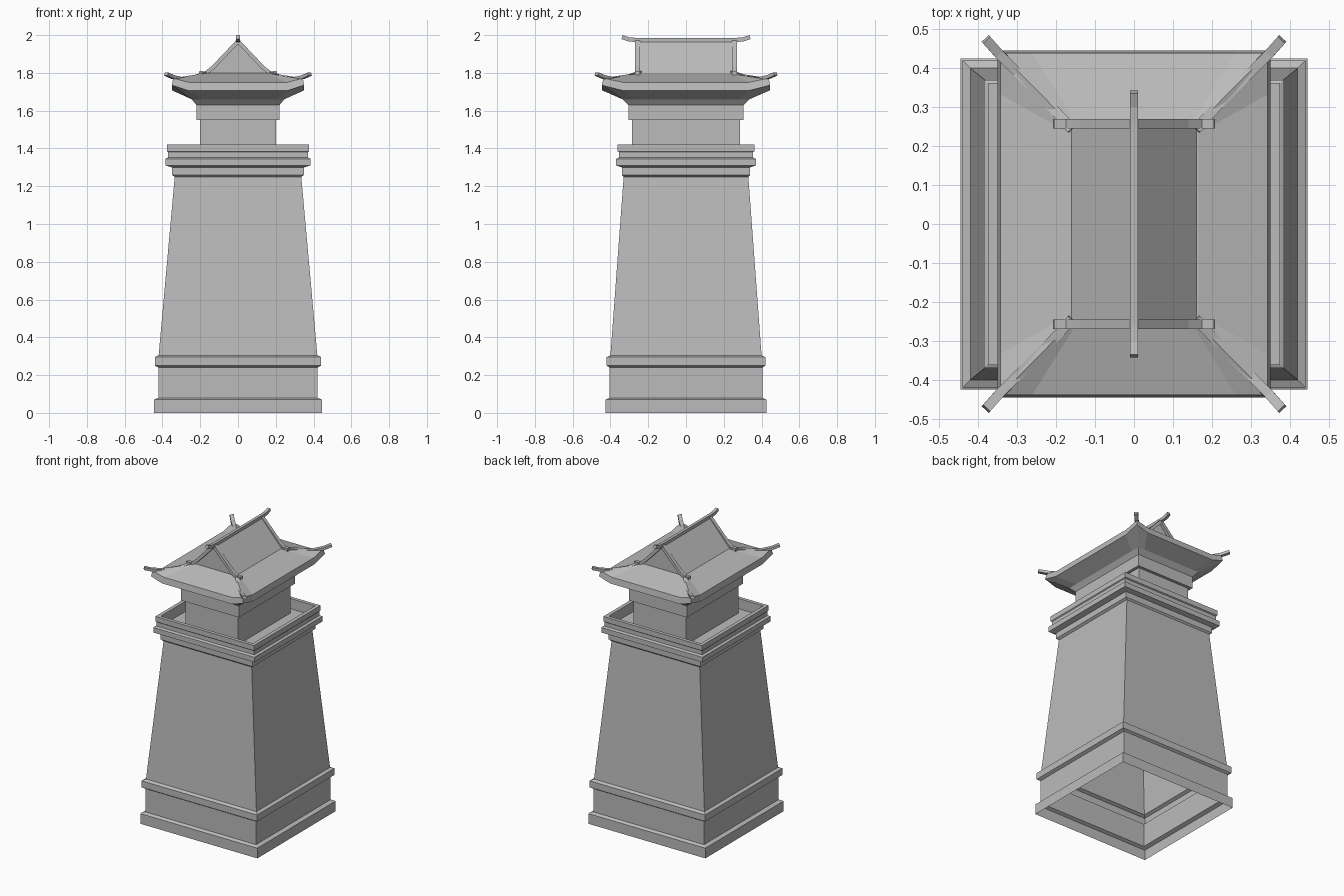
import bpy
import bmesh
from mathutils import Vector

if "Cube" in bpy.data.objects:
    bpy.data.objects.remove(bpy.data.objects["Cube"], do_unlink=True)

stone = bpy.data.materials.new("grey stone")
stone.use_nodes = True
GREY = (0.5, 0.5, 0.5, 1)
stone.diffuse_color = GREY
stone.node_tree.nodes["Principled BSDF"].inputs["Base Color"].default_value = GREY


def finish(name, bm):
    mesh = bpy.data.meshes.new(name)
    bm.to_mesh(mesh)
    bm.free()
    mesh.materials.append(stone)
    obj = bpy.data.objects.new(name, mesh)
    bpy.context.collection.objects.link(obj)
    return obj


def bridge(bm, lower, upper):
    count = len(lower)
    for i in range(count):
        j = (i + 1) % count
        bm.faces.new((lower[i], lower[j], upper[j], upper[i]))


def rect_ring(bm, hx, hy, z, mid=0.0, sag=0.0):
    """Rectangle, counter-clockwise; mid adds two lowered points per side."""
    corners = [Vector(c) for c in ((-hx, -hy, z), (hx, -hy, z), (hx, hy, z), (-hx, hy, z))]
    points = []
    for i, a in enumerate(corners):
        b = corners[(i + 1) % len(corners)]
        points.append(a)
        if mid:
            t = (1 - mid) / 2
            drop = Vector((0, 0, sag))
            points += [a.lerp(b, t) - drop, a.lerp(b, 1 - t) - drop]
    return [bm.verts.new(p) for p in points]


def loft(name, rings, cap=False):
    bm = bmesh.new()
    made = [rect_ring(bm, *r) for r in rings]
    for lower, upper in zip(made, made[1:]):
        bridge(bm, lower, upper)
    if cap:
        bm.faces.new(made[-1])
    return finish(name, bm)


def beam(name, path, width, height):
    """Rectangular bar whose top centre line follows the path."""
    bm = bmesh.new()
    pts = [Vector(p) for p in path]
    run = pts[-1] - pts[0]
    side = Vector((-run.y, run.x, 0)).normalized() * width / 2
    sections = []
    for i, p in enumerate(pts):
        tangent = pts[min(i + 1, len(pts) - 1)] - pts[max(i - 1, 0)]
        down = side.cross(tangent).normalized() * height
        if down.z > 0:
            down = -down
        sections.append([bm.verts.new(q) for q in (p - side, p + side, p + side + down, p - side + down)])
    for a, b in zip(sections, sections[1:]):
        bridge(bm, a, b)
    bm.faces.new(sections[0][::-1])
    bm.faces.new(sections[-1])
    bmesh.ops.recalc_face_normals(bm, faces=bm.faces[:])
    return finish(name, bm)


# Hollow tower base, open underneath
loft("plinth", [(0.445, 0.425, 0), (0.445, 0.425, 0.07), (0.42, 0.405, 0.08), (0.42, 0.405, 0.24)])
loft("base_band", [(0.42, 0.405, 0.24), (0.44, 0.42, 0.25), (0.44, 0.42, 0.295), (0.42, 0.4, 0.305)])
loft("tapered_wall", [(0.42, 0.4, 0.305), (0.335, 0.33, 1.25)])

# Stepped cornice and sunken parapet walk
loft("cornice", [
    (0.335, 0.33, 1.25), (0.35, 0.34, 1.26), (0.35, 0.34, 1.3),
    (0.385, 0.37, 1.31), (0.385, 0.37, 1.345), (0.37, 0.355, 1.352),
    (0.37, 0.355, 1.38)])
loft("parapet", [
    (0.37, 0.355, 1.38), (0.375, 0.362, 1.385), (0.375, 0.362, 1.42),
    (0.35, 0.338, 1.42), (0.35, 0.338, 1.35)])
loft("walkway", [(0.35, 0.338, 1.35), (0.2, 0.285, 1.35)])

# Upper room and the slab above it
loft("upper_room", [(0.2, 0.285, 1.35), (0.2, 0.285, 1.55)])
loft("roof_slab", [(0.2, 0.285, 1.55), (0.22, 0.305, 1.55), (0.22, 0.305, 1.63)])

# Flared eaves with lifted corners and the lower hipped roof
loft("hipped_roof", [
    (0.22, 0.305, 1.63, 0.8), (0.245, 0.335, 1.66, 0.8),
    (0.35, 0.445, 1.735, 0.76, 0.027), (0.343, 0.438, 1.772, 0.76, 0.022),
    (0.165, 0.258, 1.8, 0.9)], cap=True)

# Gabled upper roof as a triangular prism
bm = bmesh.new()
ends = []
for y in (-0.25, 0.25):
    ends.append([bm.verts.new(p) for p in ((-0.165, y, 1.795), (0.165, y, 1.795), (0, y, 1.975))])
bridge(bm, *ends)
for end in ends:
    bm.faces.new(end)
bmesh.ops.recalc_face_normals(bm, faces=bm.faces[:])
finish("gabled_roof", bm)

# Ridge with upturned ends
ridge = [(0, 0.335, 2.0), (0, 0.3, 1.988), (0, 0.26, 1.985)]
beam("ridge", ridge + [(x, -y, z) for x, y, z in reversed(ridge)], 0.02, 0.022)

# Gable boards and hip ridges, curling up at the tips
for sx, x_name in ((1, "left"), (-1, "right")):
    for sy, y_name in ((-1, "front"), (1, "back")):
        tag = f"_{y_name}_{x_name}"
        board = [(0, 1.982), (0.14, 1.835), (0.175, 1.808), (0.205, 1.81)]
        beam("gable_board" + tag, [(sx * x, sy * 0.257, z) for x, z in board], 0.025, 0.02)
        hip = [(0.16, 0.245, 1.81), (0.23, 0.32, 1.785), (0.3, 0.39, 1.777),
               (0.345, 0.435, 1.787), (0.378, 0.472, 1.803)]
        beam("hip_ridge" + tag, [(sx * x, sy * y, z) for x, y, z in hip], 0.025, 0.018)
